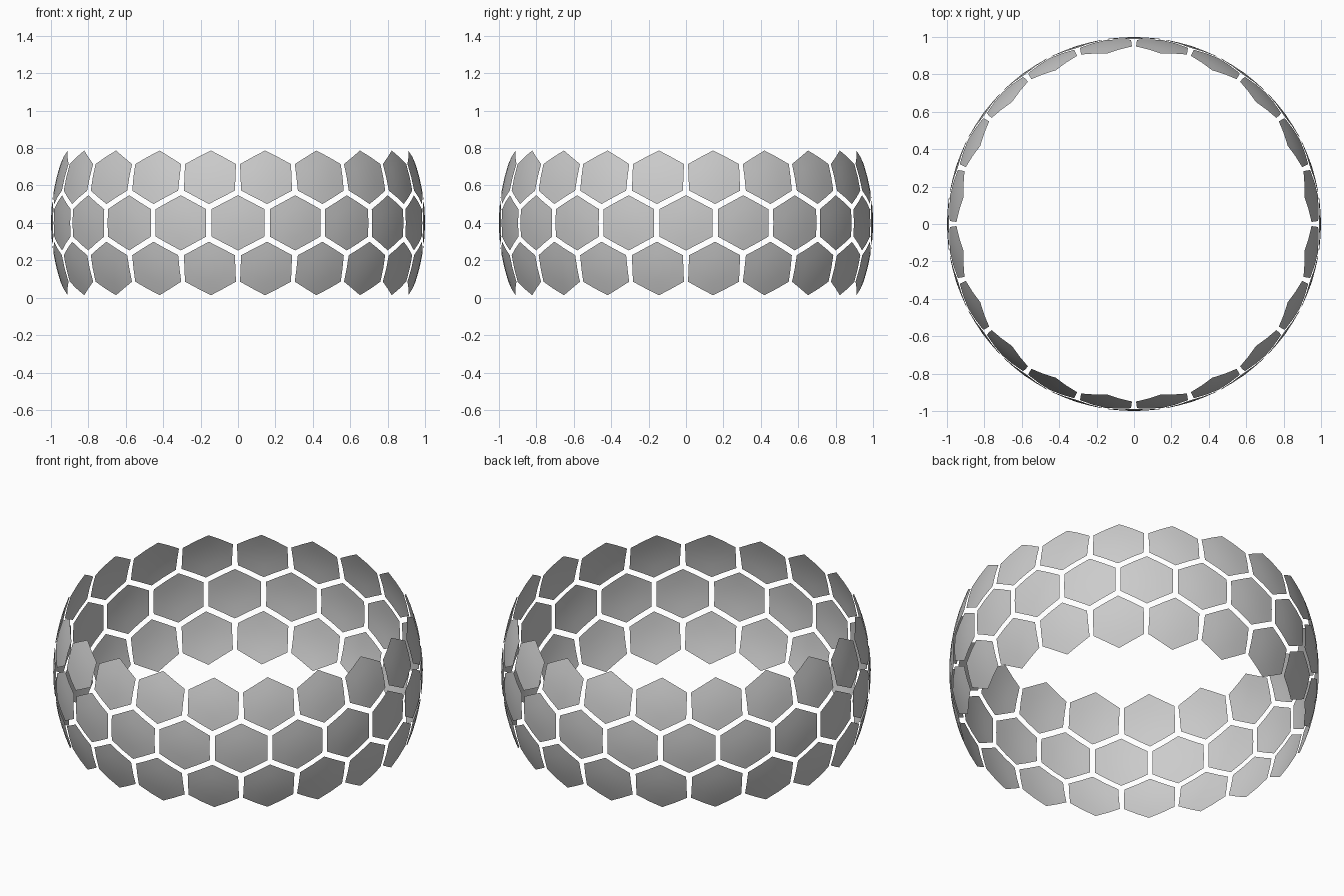
import bpy, bmesh
from math import cos, sin, tan, pi, radians
from mathutils import Matrix, Vector

if "Cube" in bpy.data.objects:
    bpy.data.objects.remove(bpy.data.objects["Cube"])

COUNT = 20            # tiles per row
CENTRE_Z = 0.40       # height of the sphere centre the tiles lie on
TILT = 0.249          # latitude of the upper and lower rows
HALF_W, HALF_H = 0.143, 0.148


def tile_row(name, latitude, offset):
    """One ring of thin hexagonal tiles following a unit sphere."""
    bm = bmesh.new()
    w, h = HALF_W * cos(latitude), HALF_H
    outline = [(w, -h / 2), (w, h / 2), (0, h), (-w, h / 2), (-w, -h / 2), (0, -h)]
    for i in range(COUNT):
        azimuth = (i + offset) * 2 * pi / COUNT
        turn = Matrix.Rotation(azimuth, 3, 'Z') @ Matrix.Rotation(-latitude, 3, 'Y')
        # Hexagon facing outward, along local x
        bm.faces.new([bm.verts.new(turn @ Vector((1, tan(y), tan(z)))) for y, z in outline])
    # Fan and split each tile, then settle it on the sphere
    bmesh.ops.poke(bm, faces=bm.faces[:])
    bmesh.ops.subdivide_edges(bm, edges=bm.edges[:], cuts=1, use_grid_fill=True)
    for v in bm.verts:
        v.co = v.co.normalized()
    mesh = bpy.data.meshes.new(name)
    bm.to_mesh(mesh)
    bm.free()
    mesh.shade_smooth()
    obj = bpy.data.objects.new(name, mesh)
    obj.location.z = CENTRE_Z
    bpy.context.collection.objects.link(obj)
    return obj


# Three staggered rings
tile_row("lower_tile_row", -TILT, 0.5)
tile_row("middle_tile_row", 0.0, 0.0)
tile_row("upper_tile_row", TILT, 0.5)
